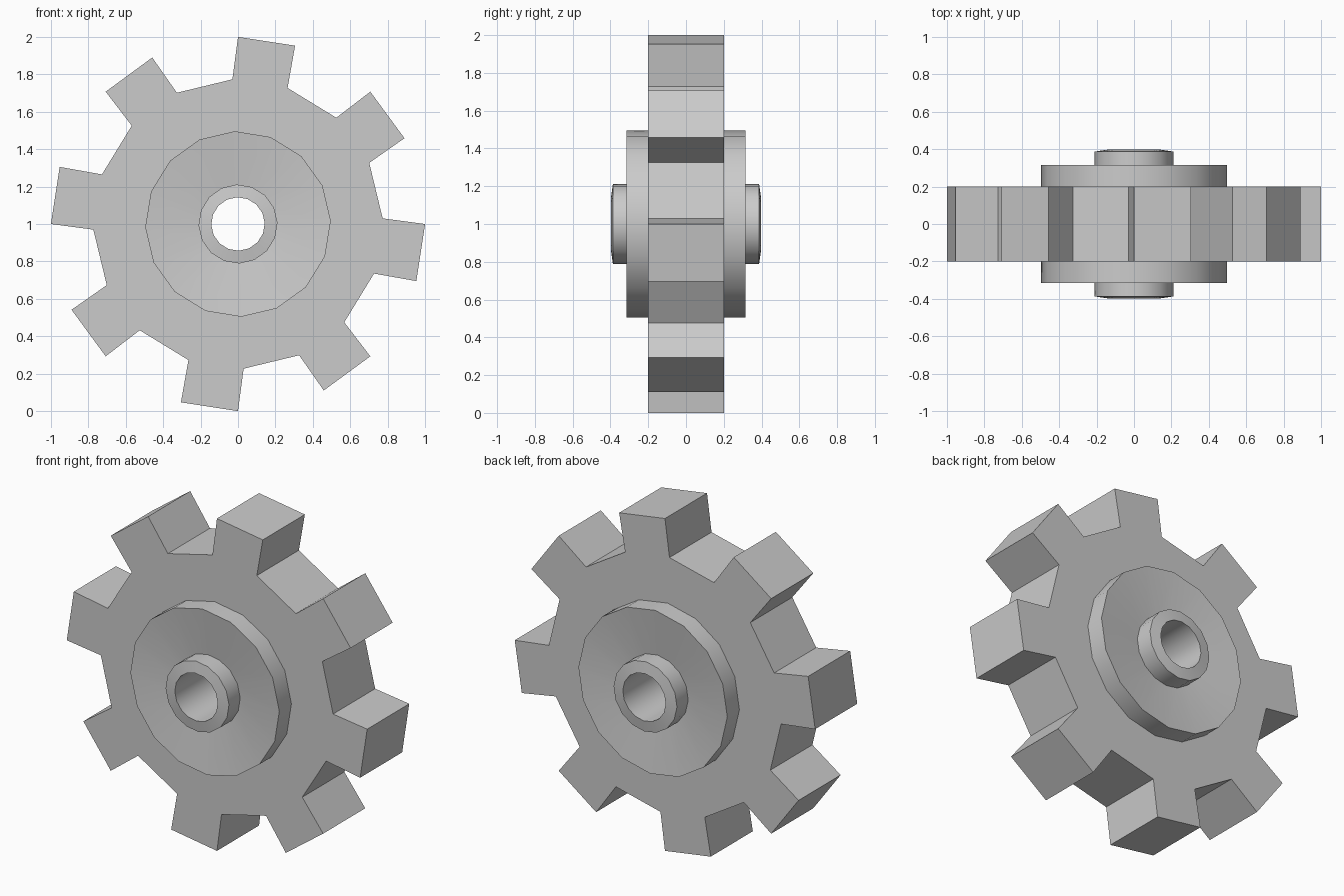
import bpy, bmesh
from math import sin, cos, atan2, hypot, pi, radians

if "Cube" in bpy.data.objects:
    bpy.data.objects.remove(bpy.data.objects["Cube"])

CZ = 1.0  # axle height


def polar(r, a, y=0.0):
    return (r * cos(a), y, CZ + r * sin(a))


def make_object(name, bm):
    bmesh.ops.remove_doubles(bm, verts=bm.verts, dist=1e-4)
    bmesh.ops.recalc_face_normals(bm, faces=bm.faces)
    me = bpy.data.meshes.new(name)
    bm.to_mesh(me)
    bm.free()
    ob = bpy.data.objects.new(name, me)
    bpy.context.collection.objects.link(ob)
    return ob


# Toothed ring: one tooth repeated eight times, flat, then thickened
tooth = [(-0.03, 0.773), (0.0, 1.0), (0.305, 0.953), (0.265, 0.727)]
tooth = [(hypot(x, z), atan2(z, x)) for x, z in tooth]
bm = bmesh.new()


def flat_face(points):
    bm.faces.new([bm.verts.new(polar(r, a)) for r, a in points])


for i in range(8):
    bl, tl, tr, br = [(r, a - i * pi / 4) for r, a in tooth]
    nxt = (bl[0], bl[1] - pi / 4)
    inner = 0.45
    flat_face([bl, tl, tr, br])
    flat_face([bl, br, (inner, br[1]), (inner, bl[1])])
    flat_face([br, nxt, (inner, nxt[1]), (inner, br[1])])
gear = make_object("toothed_ring", bm)
mod = gear.modifiers.new("thickness", 'SOLIDIFY')
mod.thickness = 0.4
mod.offset = 0

# Hub: lathed collar, slightly dished disc and through bore, mirrored in y
half = [(0.143, 0.397), (0.211, 0.387), (0.211, 0.28), (0.496, 0.315)]
profile = half + [(r, -y) for r, y in reversed(half)]
N = 16
bm = bmesh.new()
rings = [[bm.verts.new(polar(r, radians(2) + 2 * pi * k / N, y)) for r, y in profile]
         for k in range(N)]
for k in range(N):
    a, b = rings[k], rings[(k + 1) % N]
    for j in range(len(profile)):
        m = (j + 1) % len(profile)
        bm.faces.new([a[j], a[m], b[m], b[j]])
hub = make_object("hub", bm)
bpy.context.view_layer.objects.active = hub
hub.select_set(True)
bpy.ops.object.shade_smooth_by_angle(angle=radians(30))
